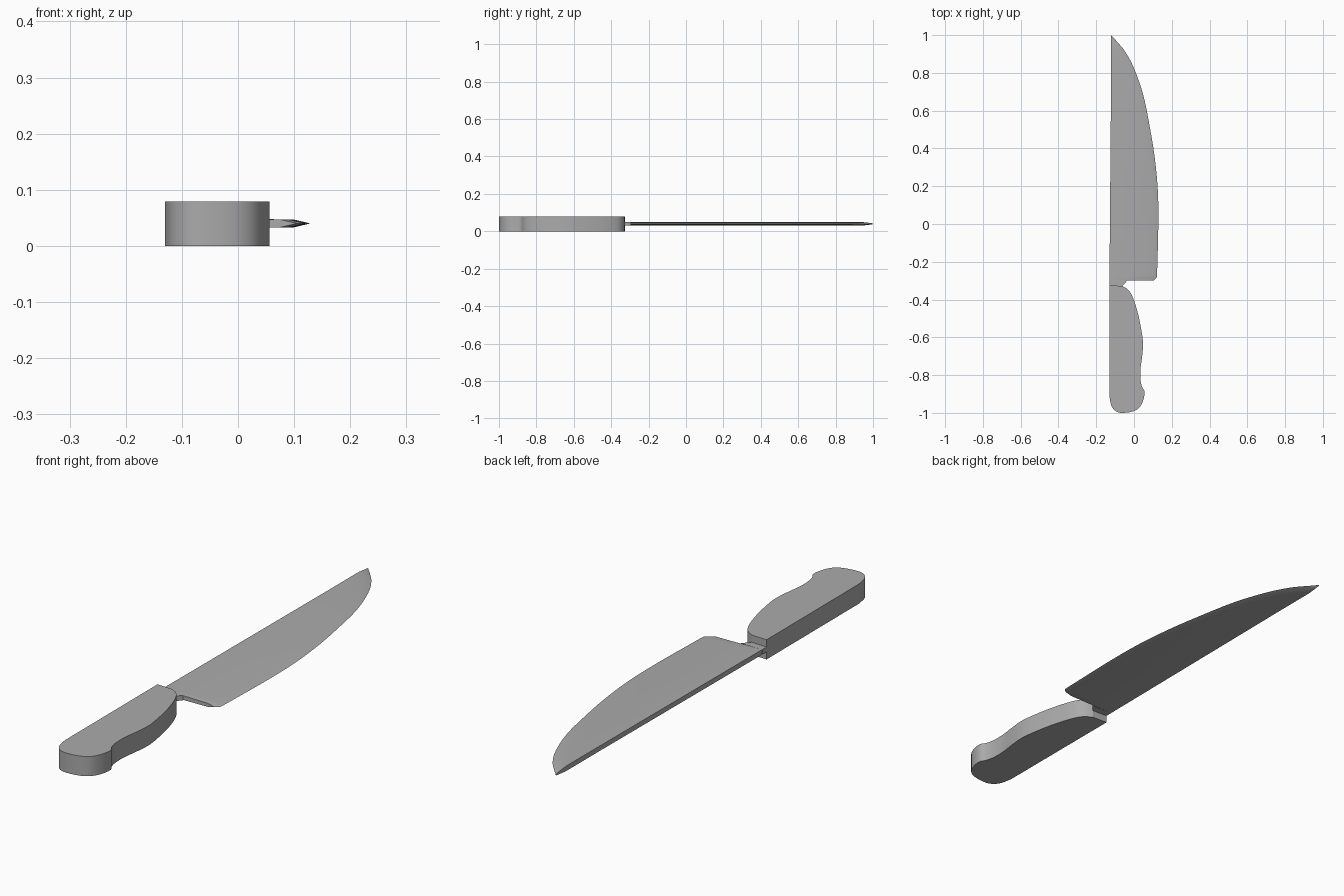
import bpy, bmesh, math

if "Cube" in bpy.data.objects:
    bpy.data.objects.remove(bpy.data.objects["Cube"])

grey = bpy.data.materials.new("dark_grey")
grey.diffuse_color = (0.41, 0.41, 0.41, 1.0)
grey.use_nodes = True
grey.node_tree.nodes["Principled BSDF"].inputs["Base Color"].default_value = grey.diffuse_color


def finish(bm, name):
    bmesh.ops.recalc_face_normals(bm, faces=bm.faces)
    mesh = bpy.data.meshes.new(name)
    bm.to_mesh(mesh)
    bm.free()
    mesh.materials.append(grey)
    obj = bpy.data.objects.new(name, mesh)
    bpy.context.collection.objects.link(obj)
    bpy.ops.object.select_all(action='DESELECT')
    obj.select_set(True)
    bpy.context.view_layer.objects.active = obj
    bpy.ops.object.shade_smooth_by_angle(angle=math.radians(25))
    return obj


def slab(name, outline, z0, z1):
    bm = bmesh.new()
    face = bm.faces.new([bm.verts.new((x, y, z0)) for x, y in outline])
    ext = bmesh.ops.extrude_face_region(bm, geom=[face], use_keep_orig=True)
    for v in ext["geom"]:
        if isinstance(v, bmesh.types.BMVert):
            v.co.z = z1
    return finish(bm, name)


def smooth_path(pts, steps=3):
    # Catmull-Rom through the given points
    out = []
    for i in range(len(pts) - 1):
        p = [pts[max(i - 1, 0)], pts[i], pts[i + 1], pts[min(i + 2, len(pts) - 1)]]
        for s in range(steps):
            t = s / steps
            out.append(tuple(
                0.5 * (2 * b + (c - a) * t + (2 * a - 5 * b + 4 * c - d) * t * t
                       + (3 * b - a - 3 * c + d) * t ** 3)
                for a, b, c, d in zip(*p)))
    return out + [pts[-1]]


# Handle outline: belly, finger hollow and rounded butt; straight back
grip = smooth_path([
    (-0.062, -0.328), (-0.027, -0.352), (0.0, -0.405), (0.025, -0.49),
    (0.042, -0.58), (0.048, -0.64), (0.042, -0.71), (0.034, -0.77),
    (0.035, -0.83), (0.044, -0.865), (0.056, -0.888), (0.05, -0.93),
    (0.03, -0.97), (-0.005, -0.992), (-0.06, -1.0), (-0.095, -0.992),
    (-0.12, -0.962), (-0.13, -0.91)])
handle = grip + [(-0.13, -0.325)]
slab("handle_scale_lower", handle, 0.0, 0.028)
slab("handle_scale_upper", handle, 0.05, 0.079)

# Full tang sandwiched between the scales
slab("tang", handle, 0.028, 0.050)

# Neck running from the tang into the blade
slab("neck", [(-0.13, -0.325), (-0.062, -0.328), (-0.045, -0.31),
              (-0.035, -0.298), (-0.13, -0.298)], 0.030, 0.050)

# Blade: cross-sections of spine, bevel shoulder and cutting edge
edge = [(0.105, -0.298), (0.12, -0.285)] + smooth_path([
    (0.122, -0.27), (0.129, 0.0), (0.126, 0.18), (0.110, 0.35), (0.086, 0.5),
    (0.05, 0.68), (0.0, 0.825), (-0.045, 0.91), (-0.085, 0.96), (-0.118, 0.995)])
MID = 0.04
bm = bmesh.new()
rings = []
for ex, y in edge:
    sx = -0.13 + 0.009 * min(1.0, (y + 0.3) / 1.1)
    width = ex - sx
    bx = ex - min(0.03, 0.5 * width)
    k = min(1.0, 0.3 + width / 0.08)
    back, shoulder = 0.010 * k, 0.007 * k
    section = [(sx, back), (bx, shoulder), (ex, 0.0), (bx, -shoulder), (sx, -back)]
    rings.append([bm.verts.new((x, y, MID + z)) for x, z in section])
for a, b in zip(rings, rings[1:]):
    for i in range(5):
        j = (i + 1) % 5
        bm.faces.new((a[i], a[j], b[j], b[i]))
bm.faces.new(rings[0])
tip = bm.verts.new((-0.121, 1.0, MID))
for i in range(5):
    bm.faces.new((rings[-1][i], rings[-1][(i + 1) % 5], tip))
finish(bm, "blade")
